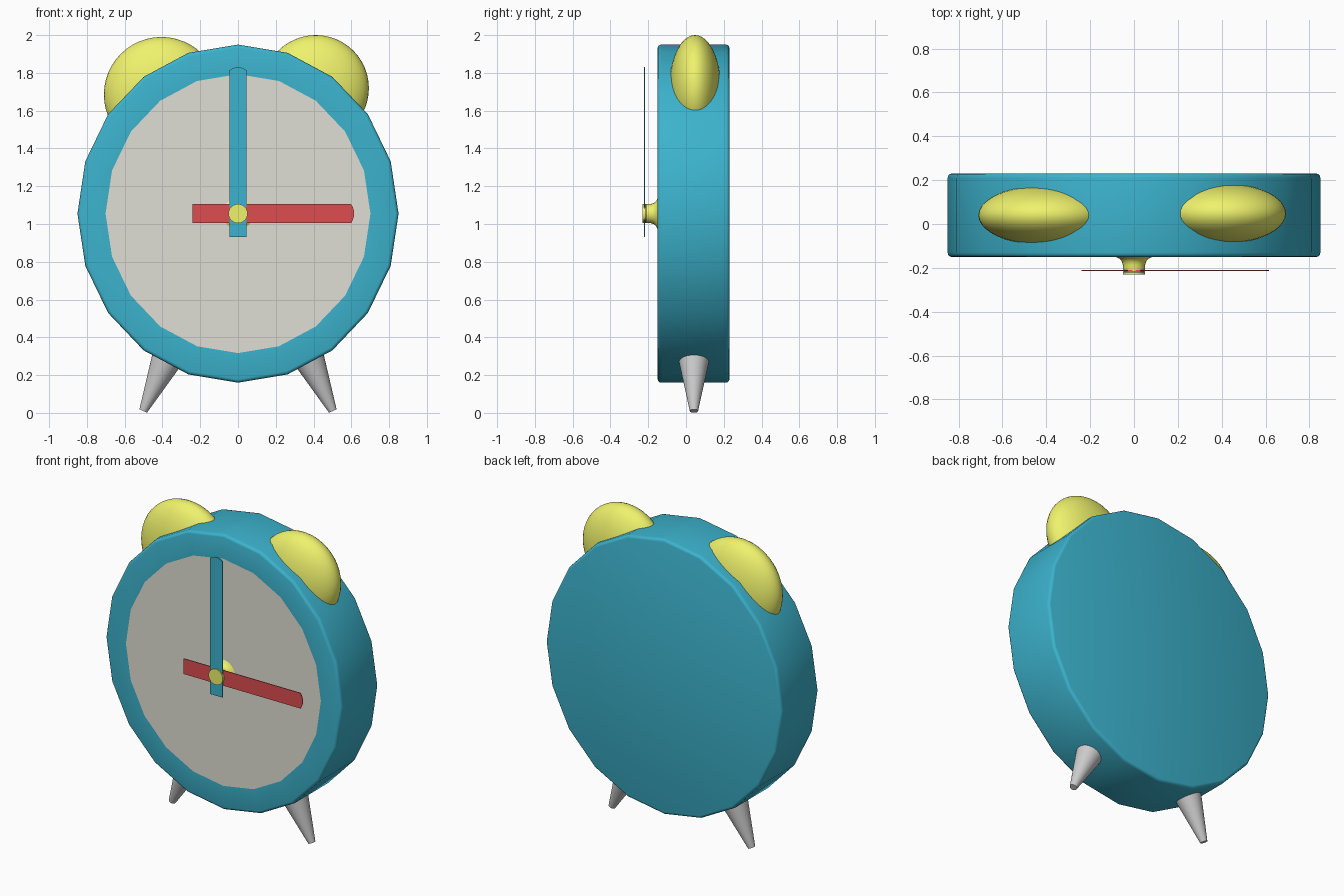
import bpy, bmesh, math
from mathutils import Vector

if "Cube" in bpy.data.objects:
    bpy.data.objects.remove(bpy.data.objects["Cube"])

CZ = 1.055      # height of the dial centre
CY = 0.042      # middle of the case depth


def material(name, rgb):
    m = bpy.data.materials.new(name)
    m.diffuse_color = (*rgb, 1)
    m.use_nodes = True
    m.node_tree.nodes["Principled BSDF"].inputs["Base Color"].default_value = m.diffuse_color
    return m


teal = material("teal", (0.045, 0.45, 0.61))
yellow = material("yellow", (0.86, 0.89, 0.15))
red = material("red", (0.72, 0.075, 0.08))
cream = material("cream", (0.74, 0.74, 0.66))


def finish(obj, mat=None, angle=35):
    if mat:
        obj.data.materials.append(mat)
    bpy.ops.object.select_all(action='DESELECT')
    obj.select_set(True)
    bpy.context.view_layer.objects.active = obj
    bpy.ops.object.shade_smooth_by_angle(angle=math.radians(angle))
    return obj


def new_object(name, bm):
    bmesh.ops.recalc_face_normals(bm, faces=bm.faces)
    me = bpy.data.meshes.new(name)
    bm.to_mesh(me)
    bm.free()
    obj = bpy.data.objects.new(name, me)
    bpy.context.collection.objects.link(obj)
    return obj


def turned(name, profile, sides, mat, rx=1, rz=1, front_mat=None):
    """Spin (radius, y) points about the front-to-back axis; cap both ends."""
    bm = bmesh.new()
    rings = []
    for r, y in profile:
        rings.append([bm.verts.new((rx * r * math.sin(a), y, CZ + rz * r * math.cos(a)))
                      for a in (2 * math.pi * i / sides for i in range(sides))])
    for a, b in zip(rings, rings[1:]):
        for i in range(sides):
            j = (i + 1) % sides
            bm.faces.new((a[i], a[j], b[j], b[i]))
    front = bm.faces.new(rings[0])
    bm.faces.new(rings[-1])
    if front_mat:
        front.material_index = 1
    obj = finish(new_object(name, bm), mat)
    if front_mat:
        obj.data.materials.append(front_mat)
    return obj


def hand(name, tail, tip, half, y, turn, mat):
    """Thin strip with a square tail and a slightly rounded tip."""
    outline = [(-half, -tail), (half, -tail)]
    for i in range(7):
        t = 1 - i / 3
        outline.append((half * t, tip - 0.016 * t * t))
    bm = bmesh.new()
    c, s = math.cos(turn), math.sin(turn)
    f = bm.faces.new([bm.verts.new((x * c + z * s, y, CZ - x * s + z * c))
                      for x, z in outline])
    ext = bmesh.ops.extrude_face_region(bm, geom=[f])
    moved = [v for v in ext['geom'] if isinstance(v, bmesh.types.BMVert)]
    bmesh.ops.translate(bm, verts=moved, vec=(0, 0.005, 0))
    return finish(new_object(name, bm), mat)


# Case with rounded rims and the flush dial on its front
e = 0.02
rim = [(1 - e + e * math.sin(a), e - e * math.cos(a))
       for a in (math.pi / 2 * i / 3 for i in range(4))]
profile = ([(0.825, -0.15)] + [(r, -0.15 + d) for r, d in rim]
           + [(r, 0.23 - d) for r, d in reversed(rim)])
turned("case", profile, 20, teal, 0.85, 0.895, cream)

# Flared centre pin
turned("centre_pin", [(0.051, -0.23), (0.051, -0.185), (0.056, -0.17),
                      (0.066, -0.158), (0.085, -0.149)], 24, yellow)

# Hands
hand("minute_hand", 0.125, 0.775, 0.045, -0.222, 0, teal)
hand("hour_hand", 0.24, 0.615, 0.05, -0.215, math.pi / 2, red)

# Flattened bells sunk into the top of the case
for name, x, y, z, r in (("left_bell", -0.405, 0.040, 1.685, 0.305),
                         ("right_bell", 0.412, 0.048, 1.719, 0.281)):
    bpy.ops.mesh.primitive_uv_sphere_add(segments=40, ring_count=24, radius=1,
                                         location=(x, y, z))
    bell = bpy.context.object
    bell.name = name
    bell.scale = (r, 0.137, r)
    finish(bell, yellow)

# Tapered splayed legs
for name, side in (("left_leg", -1), ("right_leg", 1)):
    foot = Vector((side * 0.502, CY, 0.01))
    top = Vector((side * 0.365, CY, 0.31))
    axis = top - foot
    bpy.ops.mesh.primitive_cone_add(vertices=32, radius1=0.022, radius2=0.088,
                                    depth=axis.length, location=(foot + top) / 2)
    leg = bpy.context.object
    leg.name = name
    leg.rotation_euler = axis.to_track_quat('Z', 'Y').to_euler()
    finish(leg)
